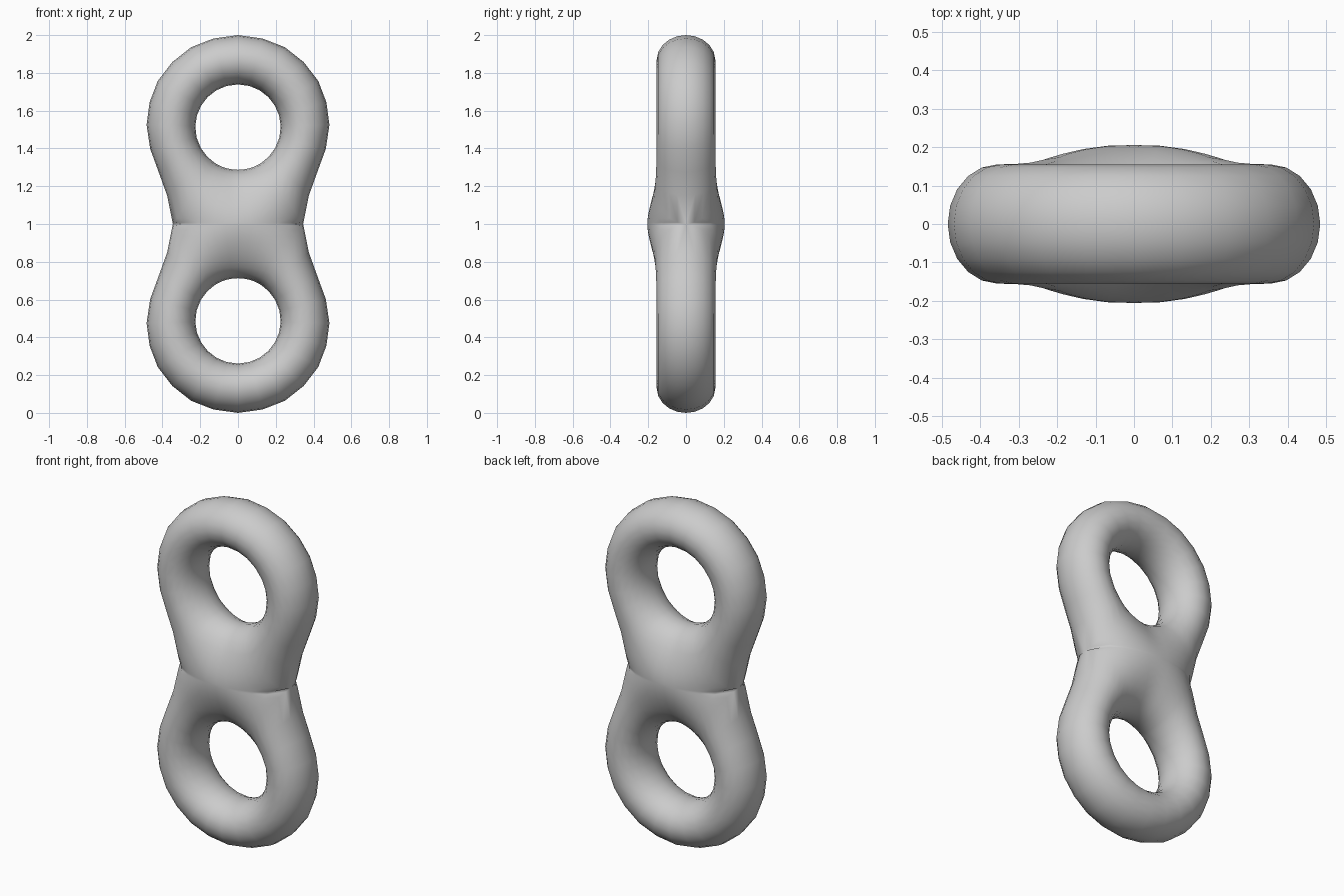
import bpy, bmesh, math
from mathutils import Vector

if "Cube" in bpy.data.objects:
    bpy.data.objects.remove(bpy.data.objects["Cube"])

# One eighth of a two-holed ring, in local space centred on the waist
HOLE = Vector((0, 0.513))          # hole centre (x, z)
HOLE_R = 0.226
STEPS = 10
outline = [Vector(p) for p in [
    (0, 1.0), (0.13, 0.982), (0.248, 0.936), (0.348, 0.857), (0.425, 0.757),
    (0.468, 0.645), (0.484, 0.525), (0.465, 0.398), (0.42, 0.275),
    (0.375, 0.15), (0.345, 0.0)]]
# Edge where the two loops meet
seam = [Vector((x, 0)) for x in (0.28, 0.21, 0.14, 0.07, 0)]


def outline_distance(p):
    best = 9.0
    for a, b in zip(outline, outline[1:]):
        d = b - a
        t = max(0, min(1, (p - a).dot(d) / d.dot(d)))
        best = min(best, (p - a - d * t).length)
    return best


def half_thickness(p):
    # Elliptical tube between hole and outline, swelling at the waist
    a = max(0, (p - HOLE).length - HOLE_R)
    b = outline_distance(p)
    swell = 0.155 + 0.051 * math.exp(-(p.y / 0.2) ** 2 - (p.x / 0.3) ** 2)
    return swell * 2 * math.sqrt(a * b) / (a + b)


bm = bmesh.new()
rows = []
for i, end in enumerate(outline + seam):
    start = HOLE + (end - HOLE).normalized() * HOLE_R
    row = []
    for k in range(STEPS + 1):
        p = start.lerp(end, (1 - math.cos(math.pi * k / STEPS)) / 2)
        on_rim = k == 0 or (k == STEPS and i < len(outline))
        row.append(bm.verts.new((p.x, 0 if on_rim else half_thickness(p), p.y)))
    rows.append(row)
for r, q in zip(rows, rows[1:]):
    for k in range(STEPS):
        bm.faces.new((r[k], r[k + 1], q[k + 1], q[k])).smooth = True

mesh = bpy.data.meshes.new("double_ring")
bm.to_mesh(mesh)
bm.free()
body = bpy.data.objects.new("double_ring", mesh)
body.location = (0, 0, 1)
bpy.context.collection.objects.link(body)

# Mirror to the full body
mirror = body.modifiers.new("mirror", 'MIRROR')
mirror.use_axis = (True, True, True)
mirror.use_clip = True
mirror.merge_threshold = 0.0005

grey = bpy.data.materials.new("grey")
grey.diffuse_color = (0.6, 0.6, 0.6, 1)
grey.use_nodes = True
grey.node_tree.nodes["Principled BSDF"].inputs["Base Color"].default_value = grey.diffuse_color
mesh.materials.append(grey)
